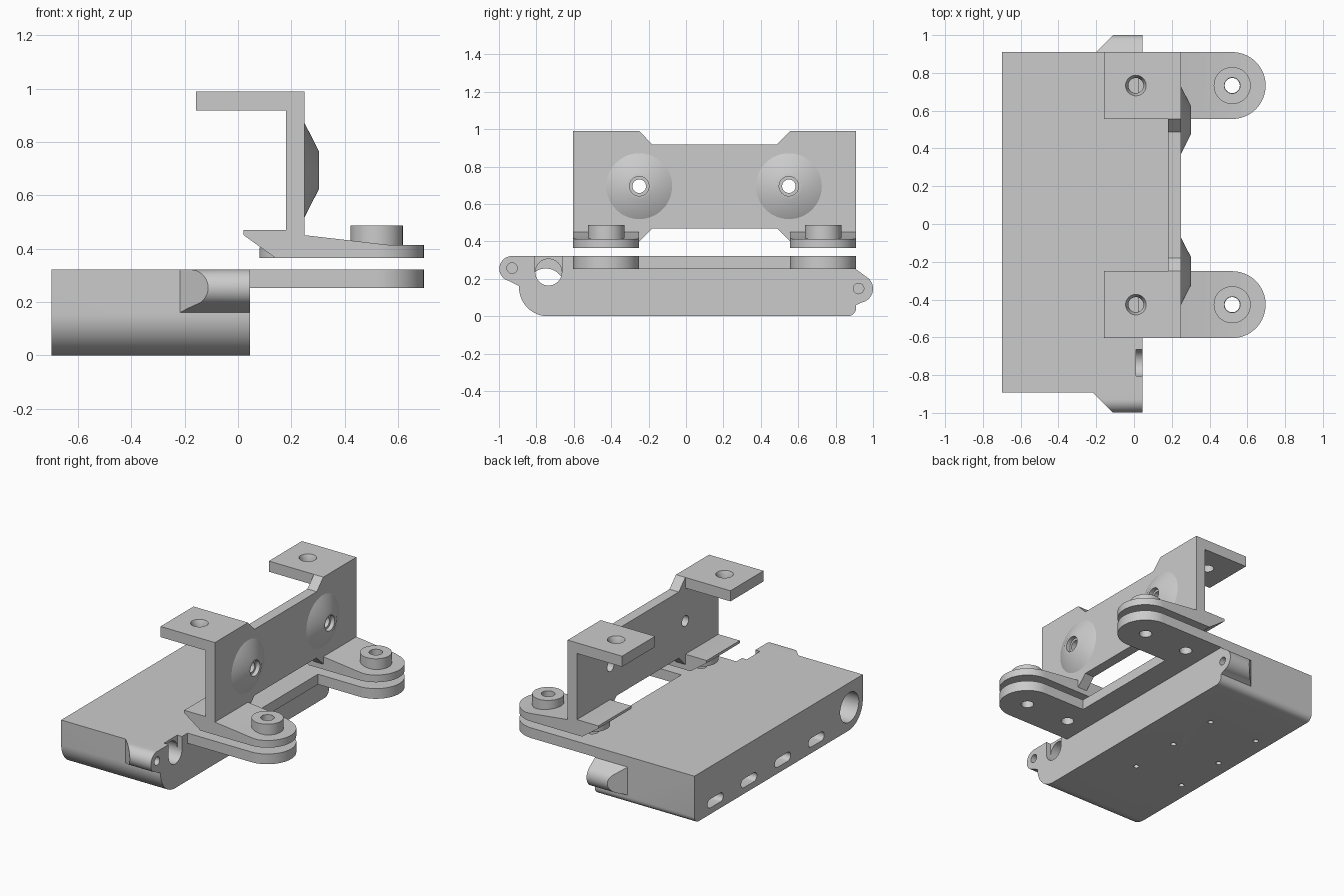
import bpy, bmesh, math

if "Cube" in bpy.data.objects:
    bpy.data.objects.remove(bpy.data.objects["Cube"])

gray = bpy.data.materials.new("light_gray")
gray.diffuse_color = (0.6, 0.6, 0.6, 1)
gray.use_nodes = True
gray.node_tree.nodes["Principled BSDF"].inputs["Base Color"].default_value = gray.diffuse_color


def arc(cx, cy, r, a0, a1, n=16):
    return [(cx + r * math.cos(math.radians(a0 + (a1 - a0) * i / n)),
             cy + r * math.sin(math.radians(a0 + (a1 - a0) * i / n))) for i in range(n + 1)]


def circle(cx, cy, r, n=40):
    return arc(cx, cy, r, 0, 360, n)[:-1]


def loft(name, low, high, axis, a, b):
    """Solid between two outlines lying across the given axis at a and b."""
    def place(p, t):
        return {'x': (t, p[0], p[1]), 'y': (p[0], t, p[1]), 'z': (p[0], p[1], t)}[axis]
    bm = bmesh.new()
    lo = [bm.verts.new(place(p, a)) for p in low]
    hi = [bm.verts.new(place(p, b)) for p in high]
    bm.faces.new(lo)
    bm.faces.new(hi)
    n = len(lo)
    for i in range(n):
        j = (i + 1) % n
        bm.faces.new((lo[i], lo[j], hi[j], hi[i]))
    bmesh.ops.recalc_face_normals(bm, faces=bm.faces)
    me = bpy.data.meshes.new(name)
    bm.to_mesh(me)
    bm.free()
    me.materials.append(gray)
    ob = bpy.data.objects.new(name, me)
    bpy.context.collection.objects.link(ob)
    return ob


def prism(name, pts, axis, a, b):
    return loft(name, pts, pts, axis, a, b)


def rect(a0, b0, a1, b1):
    return [(a0, b0), (a1, b0), (a1, b1), (a0, b1)]


def combine(ob, other, op='DIFFERENCE'):
    m = ob.modifiers.new("b", 'BOOLEAN')
    m.operation, m.object, m.solver = op, other, 'EXACT'
    bpy.context.view_layer.objects.active = ob
    bpy.ops.object.modifier_apply(modifier=m.name)
    bpy.data.objects.remove(other)


def drill(ob, axis, u, v, r, a, b):
    combine(ob, prism("cutter", circle(u, v, r), axis, a, b))


FRONT = 0.045
ARMS = (-0.427, 0.733)      # y centres of the two arms
HALF = 0.177                # half width of an arm
TOP = 0.322

# main case: side profile with rounded lower edges
case = prism("case", [(-0.893, TOP)] + arc(-0.738, 0.155, 0.155, 180, 270)
             + arc(0.865, 0.045, 0.045, 270, 360, 8) + [(0.91, TOP)], 'x', -0.70, FRONT)

# hinge ears with slanted rear ends
ear_l = [(-0.80, TOP)] + arc(-0.93, 0.254, 0.068, 90, 235) + [(-0.925, 0.178), (-0.89, 0.16), (-0.80, 0.16)]
ear_r = [(0.85, 0.25), (0.91, 0.25)] + arc(0.925, 0.147, 0.075, 48, -80) + [(0.91, 0.06), (0.85, 0.06)]
for name, pts, edge, x0 in (("left_ear", ear_l, 0.89, -0.22), ("right_ear", ear_r, 0.91, -0.20)):
    ear = prism(name, pts, 'x', x0, FRONT)
    for v in ear.data.vertices:
        if v.co.x < FRONT - 0.01:
            v.co.x += abs(v.co.y) - edge
    combine(case, ear, 'UNION')

# pin holes, through bore and top notch
drill(case, 'x', -0.93, 0.257, 0.028, -0.1, 0.1)
drill(case, 'x', 0.923, 0.148, 0.028, -0.08, 0.1)
drill(case, 'x', -0.75, 0.155, 0.10, -0.8, -0.06)
drill(case, 'x', -0.735, 0.235, 0.071, -0.1, 0.1)
combine(case, prism("cutter", rect(-0.806, 0.235, -0.664, 0.4), 'x', 0.01, 0.1))

# rear slots
for i in range(4):
    y, z, r = 0.685 - 0.36 * i, 0.072, 0.03
    slot = arc(y + 0.055, z, r, -90, 90, 10) + arc(y - 0.055, z, r, 90, 270, 10)
    combine(case, prism("cutter", slot, 'x', -0.8, -0.6))

# underside screw holes
for x in (-0.6, -0.228):
    for y in (0.48, 0.115, -0.25):
        drill(case, 'z', x, y, 0.017, -0.1, 0.05)

# lower arms joined by a strip along the case
outline = []
for y in ARMS:
    outline += arc(0.52, y, HALF, -90, 90, 32)
    if y < 0:
        outline += [(0.21, y + HALF), (0.21, ARMS[1] - HALF)]
outline += [(FRONT, ARMS[1] + HALF), (FRONT, ARMS[0] - HALF)]
arms = prism("lower_arms", outline, 'z', 0.253, TOP)
for y in ARMS:
    for x in (0.52, 0.19):
        drill(arms, 'z', x, y, 0.04, 0.1, 0.5)

# bracket wall
y0, y1, y2, y3 = ARMS[0] - HALF, ARMS[0] + HALF, ARMS[1] - HALF, ARMS[1] + HALF
wall = prism("bracket_wall", [
    (y0, 0.40), (y1, 0.40), (y1 + 0.07, 0.47), (y2 - 0.07, 0.47), (y2, 0.40), (y3, 0.40),
    (y3, 0.99), (y2, 0.99), (y2 - 0.07, 0.918), (y1 + 0.07, 0.918), (y1, 0.99), (y0, 0.99)],
    'x', 0.18, 0.25)

# conical bosses with stepped holes
for y in (-0.25, 0.55):
    z = 0.695
    drill(wall, 'x', y, z, 0.036, 0.1, 0.4)
    cone = loft("cone_boss", circle(y, z, 0.176, 64), circle(y, z, 0.072, 64), 'x', 0.25, 0.303)
    drill(cone, 'x', y, z, 0.036, 0.1, 0.4)
    drill(cone, 'x', y, z, 0.052, 0.275, 0.4)

for y in ARMS:
    # top flange
    flange = prism("top_flange", rect(-0.158, y - HALF, 0.18, y + HALF), 'z', 0.918, 0.99)
    drill(flange, 'z', 0.01, y, 0.04, 0.8, 1.1)
    combine(flange, loft("cutter", circle(0.01, y, 0.04), circle(0.01, y, 0.055), 'z', 0.955, 0.991))

    # foot: rounded plan trimmed by a wedge profile
    foot = prism("bracket_foot", arc(0.52, y, HALF, -90, 90, 32)
                 + [(0.0, y + HALF), (0.0, y - HALF)], 'z', 0.365, 0.6)
    wedge = [(0.02, 0.452), (0.02, 0.47), (0.18, 0.47), (0.25, 0.451), (0.57, 0.414),
             (0.75, 0.414), (0.75, 0.33), (0.19, 0.33)]
    combine(foot, prism("cutter", wedge, 'y', y - 0.3, y + 0.3), 'INTERSECT')
    drill(foot, 'z', 0.52, y, 0.042, 0.2, 0.6)
    prism("under_pad", circle(0.19, y, 0.11), 'z', 0.366, 0.405)

    # raised collar
    collar = prism("collar", circle(0.52, y, 0.098), 'z', 0.40, 0.487)
    drill(collar, 'z', 0.52, y, 0.042, 0.2, 0.6)

# smooth the curved surfaces, keep the edges sharp
bpy.ops.object.select_all(action='DESELECT')
for ob in bpy.data.objects:
    ob.select_set(True)
    bpy.context.view_layer.objects.active = ob
bpy.ops.object.shade_smooth_by_angle(angle=math.radians(30))
